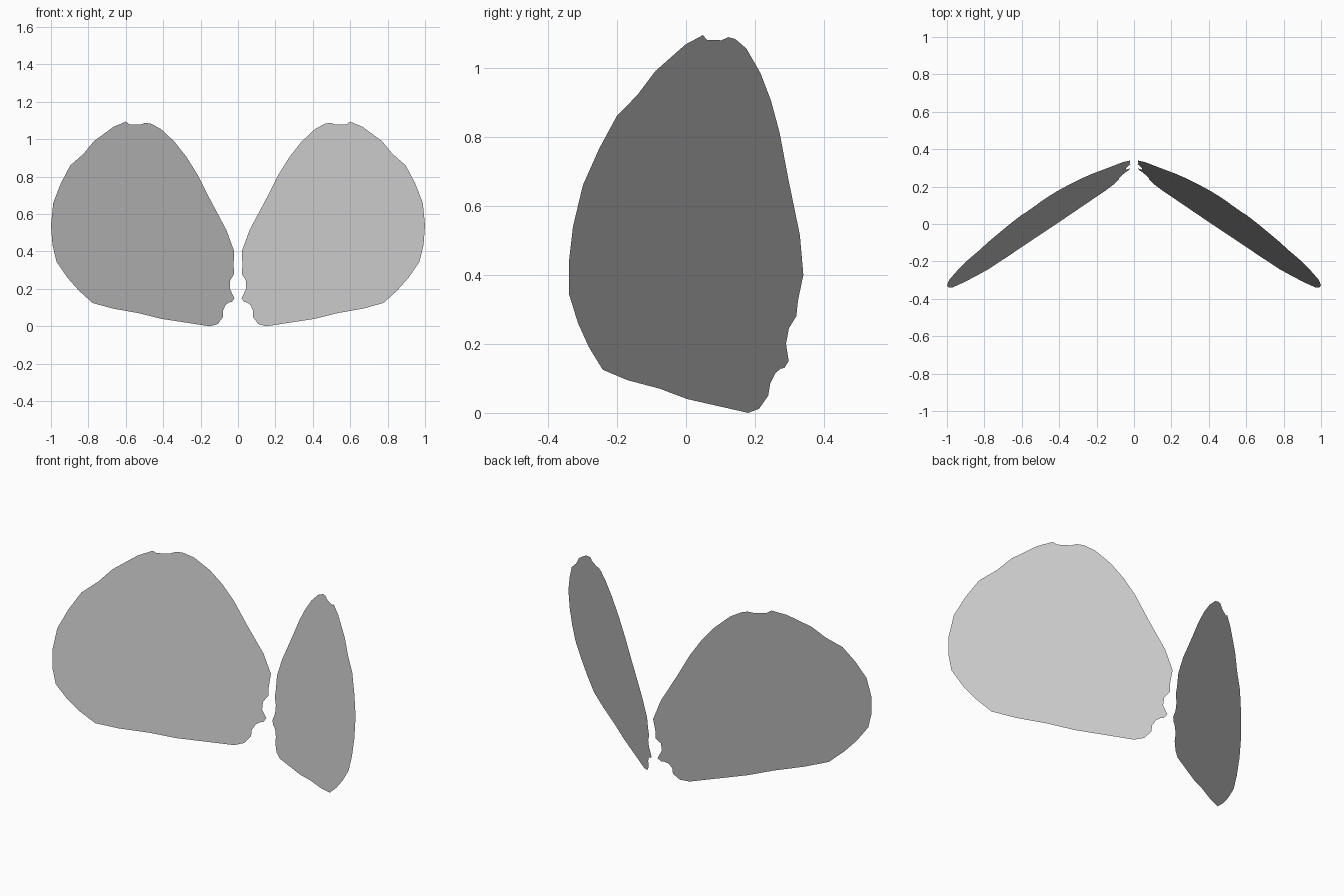
import bpy
import bmesh

# Wing outline seen from the front (x, z), running anticlockwise from the bottom tip
OUTLINE = [
    (0.15, 0.0), (0.41, 0.04), (0.53, 0.07), (0.67, 0.095), (0.778, 0.125),
    (0.85, 0.19), (0.912, 0.26), (0.97, 0.345), (0.992, 0.435), (1.0, 0.54),
    (0.988, 0.66), (0.947, 0.765), (0.897, 0.86), (0.828, 0.92), (0.77, 0.99),
    (0.665, 1.067), (0.6, 1.094), (0.58, 1.08), (0.52, 1.079), (0.495, 1.088),
    (0.465, 1.083), (0.412, 1.055), (0.338, 0.985), (0.275, 0.905),
    (0.216, 0.81), (0.15, 0.68), (0.062, 0.515), (0.02, 0.4), (0.024, 0.325),
    (0.02, 0.28), (0.042, 0.245), (0.043, 0.2), (0.02, 0.15), (0.033, 0.13),
    (0.048, 0.128), (0.066, 0.115), (0.08, 0.085), (0.08, 0.05), (0.108, 0.012),
]


def wing_depth(x, z):
    # Tilted plane: swept forward toward the tip, leaning back toward the top
    return 0.286 - 0.705 * x + 0.17 * z


# One flat, paper-thin wing per side
def build_wing(name, side):
    bm = bmesh.new()
    verts = [bm.verts.new((side * x, wing_depth(x, z), z)) for x, z in OUTLINE]
    # keep both faces pointing to the front
    bm.faces.new(verts if side > 0 else verts[::-1])
    mesh = bpy.data.meshes.new(name)
    bm.to_mesh(mesh)
    bm.free()
    wing = bpy.data.objects.new(name, mesh)
    bpy.context.collection.objects.link(wing)


for name, side in (("right_wing", 1), ("left_wing", -1)):
    build_wing(name, side)
